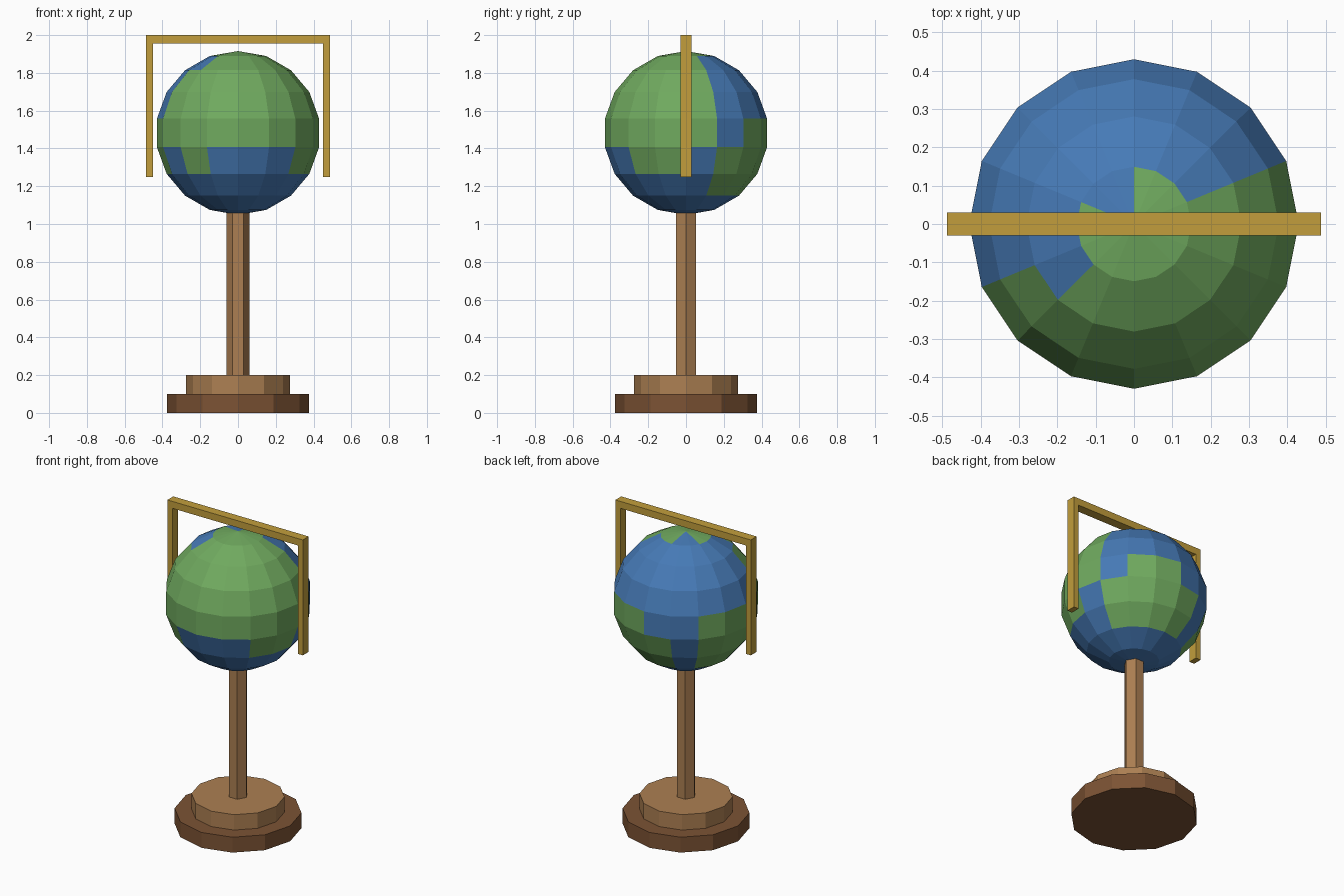
import bpy, bmesh, math

if "Cube" in bpy.data.objects:
    bpy.data.objects.remove(bpy.data.objects["Cube"])


def make_material(name, rgb):
    """Flat material from 0-255 sRGB."""
    mat = bpy.data.materials.new(name)
    lin = [((c / 255 + 0.055) / 1.055) ** 2.4 for c in rgb]
    mat.diffuse_color = (*lin, 1)
    mat.use_nodes = True
    mat.node_tree.nodes["Principled BSDF"].inputs["Base Color"].default_value = mat.diffuse_color
    return mat


OCEAN = make_material("ocean blue", (70, 122, 182))
LAND = make_material("land green", (112, 170, 95))
GOLD = make_material("gold", (194, 158, 60))
DARK = make_material("dark wood", (124, 83, 52))
LIGHT = make_material("light wood", (172, 127, 82))


def finish(name, bm, *mats):
    bmesh.ops.recalc_face_normals(bm, faces=bm.faces)
    me = bpy.data.meshes.new(name)
    bm.to_mesh(me)
    bm.free()
    for m in mats:
        me.materials.append(m)
    ob = bpy.data.objects.new(name, me)
    bpy.context.collection.objects.link(ob)
    return ob


def prism(name, sides, radius, z0, z1, mat):
    """Upright prism with a corner on the +x axis."""
    bm = bmesh.new()
    ring = [bm.verts.new((radius * math.cos(math.tau * i / sides),
                          radius * math.sin(math.tau * i / sides), z0))
            for i in range(sides)]
    base = bm.faces.new(ring)
    top = bmesh.ops.extrude_face_region(bm, geom=[base])["geom"]
    bmesh.ops.translate(bm, vec=(0, 0, z1 - z0),
                        verts=[v for v in top if isinstance(v, bmesh.types.BMVert)])
    if not any(f.calc_center_median().z < z0 + 1e-5 for f in bm.faces):
        bm.faces.new(ring)
    return finish(name, bm, mat)


def box(name, lo, hi, mat):
    bm = bmesh.new()
    bmesh.ops.create_cube(bm, size=1)
    for v in bm.verts:
        v.co = [(a + b) / 2 + c * (b - a) for a, b, c in zip(lo, hi, v.co)]
    return finish(name, bm, mat)


# Stepped base and hexagonal post
prism("base_lower", 12, 0.375, 0, 0.1, DARK)
prism("base_upper", 12, 0.275, 0.1, 0.2, LIGHT)
prism("post", 6, 0.06, 0.2, 1.1, LIGHT)

# Gold frame around the globe
box("frame_top", (-0.487, -0.03, 1.955), (0.487, 0.03, 2.0), GOLD)
for side, x in (("left", -0.469), ("right", 0.469)):
    box("frame_" + side, (x - 0.018, -0.03, 1.25), (x + 0.018, 0.03, 1.955), GOLD)

# Land sectors (22.5 degrees each, counted from +x) in each band from the north pole
LAND_SECTORS = [
    set(range(16)) - {4, 5, 6},
    {0, *range(10, 16)},
    {0, *range(9, 16)},
    {0, *range(9, 16)},
    set(range(16)) - {1, 4, 5},
    {1, 2, 3, 4, 6, 7, 8, 10, 14, 15},
    {1, 2, 3, 4, 6, 7},
    set(),
    set(),
]

# Globe
SEG, BANDS, R, RZ, CZ = 16, 9, 0.436, 0.4335, 1.482
bm = bmesh.new()
rings = []
for b in range(BANDS + 1):
    t = math.pi * b / BANDS
    z = CZ + RZ * math.cos(t)
    if b in (0, BANDS):
        rings.append([bm.verts.new((0, 0, z))] * SEG)
    else:
        rings.append([bm.verts.new((R * math.sin(t) * math.cos(math.tau * i / SEG),
                                    R * math.sin(t) * math.sin(math.tau * i / SEG), z))
                      for i in range(SEG)])
for b in range(BANDS):
    for i in range(SEG):
        j = (i + 1) % SEG
        corners = [rings[b][i], rings[b + 1][i], rings[b + 1][j], rings[b][j]]
        face = bm.faces.new(list(dict.fromkeys(corners)))
        face.material_index = 1 if i in LAND_SECTORS[b] else 0
finish("globe", bm, OCEAN, LAND)
